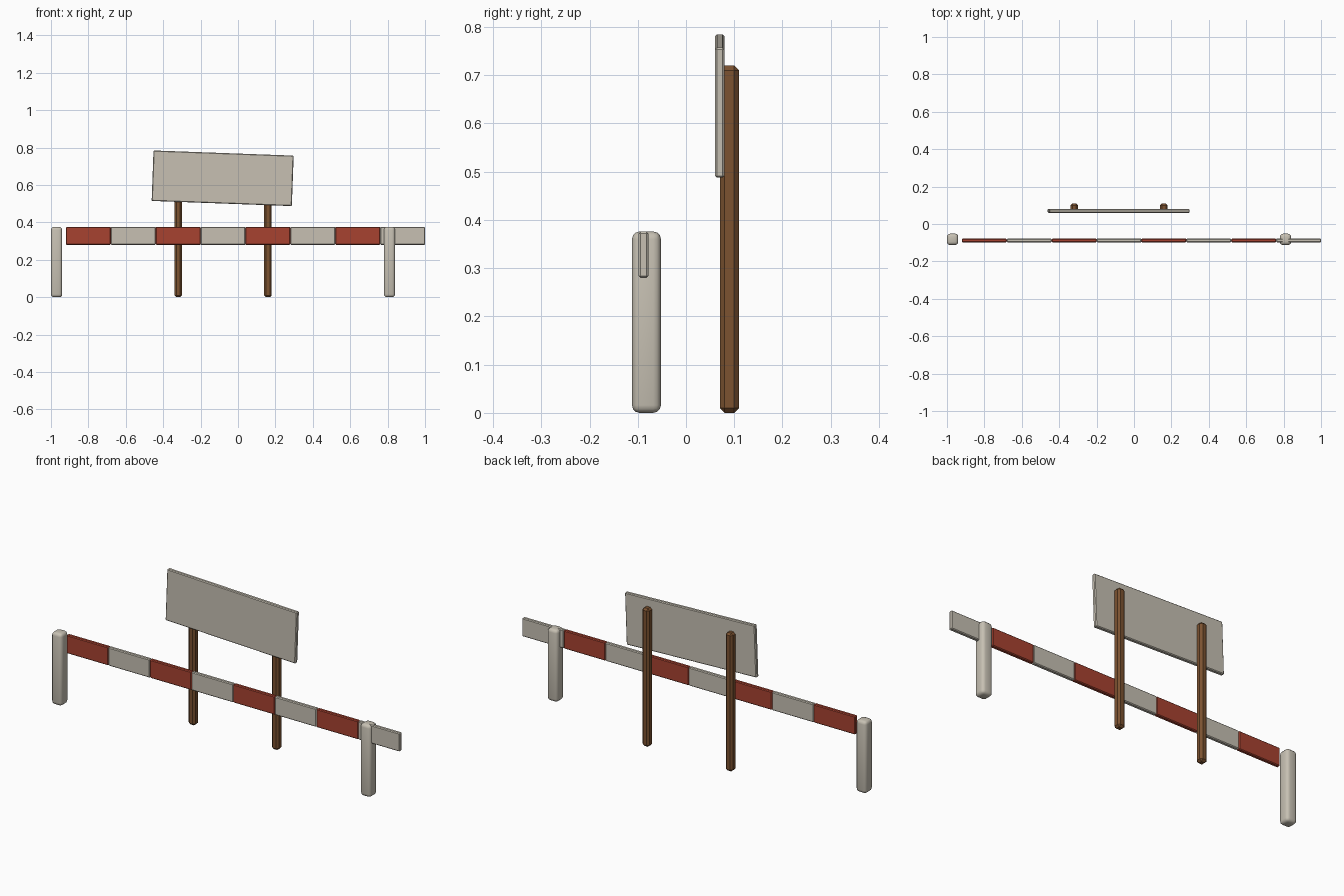
import bpy
import math

cube = bpy.data.objects.get("Cube")
if cube:
    bpy.data.objects.remove(cube, do_unlink=True)


def material(name, rgb):
    mat = bpy.data.materials.new(name)
    mat.use_nodes = True
    color = (*rgb, 1.0)
    mat.diffuse_color = color
    mat.node_tree.nodes["Principled BSDF"].inputs["Base Color"].default_value = color
    return mat


off_white = material("off_white", (0.57, 0.53, 0.45))
barrier_red = material("barrier_red", (0.39, 0.055, 0.03))
wood_brown = material("wood_brown", (0.20, 0.085, 0.03))


def box(name, center, size, mat, bevel, segments=1, tilt=0.0):
    """Bevelled block, optionally tilted about the y axis."""
    bpy.ops.mesh.primitive_cube_add(size=1, location=center)
    obj = bpy.context.object
    obj.name = name
    obj.scale = size
    bpy.ops.object.transform_apply(location=False, rotation=False, scale=True)
    obj.rotation_euler.y = tilt
    obj.data.materials.append(mat)
    mod = obj.modifiers.new("Bevel", 'BEVEL')
    mod.width = bevel
    mod.segments = segments
    bpy.ops.object.modifier_apply(modifier=mod.name)
    return obj


# Rounded end posts carrying the barrier
for side, x in (("right", -0.97), ("left", 0.81)):
    box(f"barrier_post_{side}", (x, -0.082, 0.188), (0.06, 0.06, 0.376),
        off_white, 0.016, segments=3)
    bpy.ops.object.shade_smooth_by_angle(angle=math.radians(40))

# Striped bar in alternating colours
count, length = 8, 0.24
for i in range(count):
    x = -0.92 + length * (i + 0.5)
    box(f"bar_segment_{i + 1}", (x, -0.088, 0.328), (length, 0.02, 0.096),
        off_white if i % 2 else barrier_red, 0.004)

# Wooden sign posts with chamfered edges
for side, x in (("right", -0.32), ("left", 0.16)):
    box(f"sign_post_{side}", (x, 0.09, 0.36), (0.04, 0.04, 0.72), wood_brown, 0.01)

# Slightly tilted blank sign board
box("sign_board", (-0.082, 0.07, 0.636), (0.75, 0.02, 0.27), off_white, 0.004,
    tilt=math.radians(2.1))
